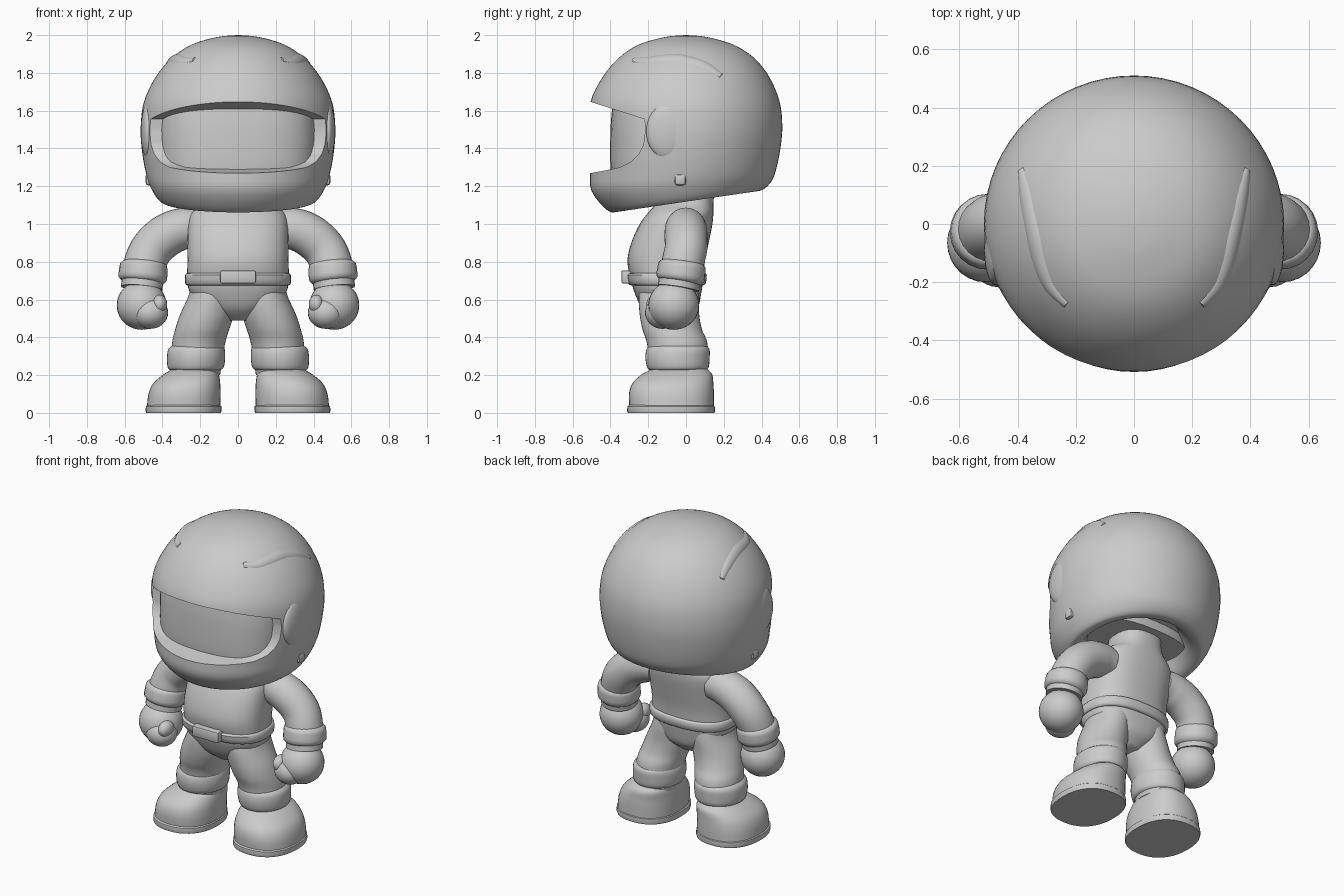
import bpy, bmesh
from math import cos, sin, pi, copysign
from mathutils import Vector, Matrix

cube = bpy.data.objects.get("Cube")
if cube:
    bpy.data.objects.remove(cube, do_unlink=True)

grey = bpy.data.materials.new("light_grey")
grey.use_nodes = True
grey.diffuse_color = (0.6, 0.6, 0.6, 1)
grey.node_tree.nodes["Principled BSDF"].inputs["Base Color"].default_value = (0.6, 0.6, 0.6, 1)


def finish(name, bm, mirror=False, angle=0.7):
    """Turn a bmesh into a smooth shaded object, optionally mirrored in x."""
    bmesh.ops.recalc_face_normals(bm, faces=bm.faces)
    mesh = bpy.data.meshes.new(name)
    bm.to_mesh(mesh)
    bm.free()
    mesh.materials.append(grey)
    obj = bpy.data.objects.new(name, mesh)
    bpy.context.collection.objects.link(obj)
    smooth(obj, angle)
    if mirror:
        obj.modifiers.new("Mirror", 'MIRROR')
    return obj


def smooth(obj, angle=0.7):
    bpy.ops.object.select_all(action='DESELECT')
    obj.select_set(True)
    bpy.context.view_layer.objects.active = obj
    bpy.ops.object.shade_smooth_by_angle(angle=angle)


def spline(rows, steps):
    """Smooth the rows of numbers with a Catmull-Rom curve."""
    out = []
    for i in range(len(rows) - 1):
        quad = (rows[max(i - 1, 0)], rows[i], rows[i + 1], rows[min(i + 2, len(rows) - 1)])
        for s in range(steps):
            t = s / steps
            out.append([b + 0.5 * t * (c - a + t * (2*a - 5*b + 4*c - d + t * (3*(b - c) + d - a)))
                        for a, b, c, d in zip(*quad)])
    return out + [list(rows[-1])]


def skin(rings):
    """Bridge rings of points and cap both ends."""
    bm = bmesh.new()
    loops = [[bm.verts.new(p) for p in ring] for ring in rings]
    n = len(loops[0])
    for lo, hi in zip(loops, loops[1:]):
        for i in range(n):
            j = (i + 1) % n
            bm.faces.new((lo[i], lo[j], hi[j], hi[i]))
    bm.faces.new(loops[0][::-1])
    bm.faces.new(loops[-1])
    return bm


def loft(name, rows, power=2.0, segs=40, steps=4, mirror=False, angle=0.7):
    """Rows: height, centre x, half width, front y, back y, tilt."""
    rings = []
    for z, cx, hw, yf, yb, tilt in spline(rows, steps):
        ring = []
        for i in range(segs):
            c, s = cos(2 * pi * i / segs), sin(2 * pi * i / segs)
            x = cx + hw * copysign(abs(c) ** (2 / power), c)
            y = (yf + yb) / 2 + (yb - yf) / 2 * copysign(abs(s) ** (2 / power), s)
            ring.append((x, y, z + tilt * y))
        rings.append(ring)
    return finish(name, skin(rings), mirror, angle)


def tube(name, rows, ref, segs=24, steps=4):
    """Mirrored tube. Rows: x, y, z, radius."""
    pts = spline(rows, steps)
    rings = []
    for i, p in enumerate(pts):
        t = Vector(pts[min(i + 1, len(pts) - 1)][:3]) - Vector(pts[max(i - 1, 0)][:3])
        u = t.cross(Vector(ref)).normalized()
        v = t.cross(u).normalized()
        rings.append([Vector(p[:3]) + p[3] * (u * cos(2*pi*k/segs) + v * sin(2*pi*k/segs))
                      for k in range(segs)])
    return finish(name, skin(rings), True)


def ball(name, centre, radii, mirror=True):
    bm = bmesh.new()
    bmesh.ops.create_uvsphere(bm, u_segments=28, v_segments=18, radius=1)
    bmesh.ops.transform(bm, matrix=Matrix.Translation(centre) @ Matrix.Diagonal((*radii, 1)), verts=bm.verts)
    return finish(name, bm, mirror)


def box(name, centre, size, bevel, mirror=False):
    bm = bmesh.new()
    bmesh.ops.create_cube(bm, size=1)
    bmesh.ops.transform(bm, matrix=Matrix.Translation(centre) @ Matrix.Diagonal((*size, 1)), verts=bm.verts)
    bmesh.ops.bevel(bm, geom=bm.edges[:], offset=bevel, segments=2, affect='EDGES', profile=0.5)
    return finish(name, bm, mirror)


# Helmet shell with a hollow underside
helmet = loft("helmet", [
    (1.24, 0, 0.27, -0.26, 0.26, 0.1), (1.15, 0, 0.33, -0.32, 0.32, 0.14),
    (1.12, 0, 0.38, -0.37, 0.37, 0.15), (1.13, 0, 0.42, -0.42, 0.41, 0.13),
    (1.20, 0, 0.465, -0.50, 0.45, 0.05), (1.28, 0, 0.49, -0.507, 0.475, 0),
    (1.40, 0, 0.51, -0.51, 0.50, 0), (1.52, 0, 0.515, -0.51, 0.51, 0),
    (1.65, 0, 0.497, -0.505, 0.495, 0), (1.78, 0, 0.435, -0.44, 0.44, 0),
    (1.88, 0, 0.35, -0.355, 0.36, 0), (1.95, 0, 0.245, -0.25, 0.25, 0),
    (1.99, 0, 0.11, -0.11, 0.11, 0), (2.0, 0, 0.005, -0.005, 0.005, 0)], segs=64)

# Face opening, cut straight through from side to side
opening = [(-0.7, 1.71), (-0.5, 1.645), (-0.22, 1.555), (-0.215, 1.5), (-0.225, 1.42), (-0.25, 1.37),
           (-0.29, 1.33), (-0.35, 1.30), (-0.42, 1.285), (-0.5, 1.27), (-0.7, 1.24)]
cutter = finish("opening_cutter", skin([[(x, y, z) for y, z in opening] for x in (-0.8, 0.8)]))
cutter.hide_render = True
cut = helmet.modifiers.new("Opening", 'BOOLEAN')
cut.operation, cut.solver, cut.object = 'DIFFERENCE', 'EXACT', cutter
bpy.context.view_layer.objects.active = helmet
bpy.ops.object.modifier_apply(modifier=cut.name)
bpy.data.objects.remove(cutter, do_unlink=True)
smooth(helmet)

# Face inside the opening
loft("face", [(1.2, 0, 0.40, -0.38, 0.2, 0), (1.3, 0, 0.415, -0.40, 0.2, 0),
              (1.5, 0, 0.42, -0.40, 0.2, 0), (1.62, 0, 0.41, -0.39, 0.2, 0)], power=2.5)

# Raised ridges on the crown, laid along the helmet surface
bpy.context.view_layer.update()
ridge = []
for x, y, r in [(0.39, 0.19, 0.02), (0.375, 0.1, 0.05), (0.35, -0.03, 0.055),
                (0.325, -0.14, 0.05), (0.29, -0.22, 0.04), (0.23, -0.28, 0.02)]:
    hit, point, normal, _ = helmet.ray_cast((x, y, 3), (0, 0, -1))
    ridge.append((*(point - normal * (r - 0.008)), r))
tube("crown_ridge", ridge, (0, 0, 1))

# Visor hinges and strap studs on the helmet sides
ball("visor_hinge", (0.475, -0.09, 1.49), (0.04, 0.12, 0.15))
box("strap_stud", (0.465, -0.03, 1.235), (0.05, 0.06, 0.06), 0.015, True)

# Torso, hips and neck
loft("torso", [
    (0.49, 0, 0.06, -0.16, 0.0, 0), (0.55, 0, 0.17, -0.23, 0.06, 0), (0.63, 0, 0.25, -0.27, 0.08, 0),
    (0.70, 0, 0.268, -0.29, 0.09, 0), (0.80, 0, 0.268, -0.31, 0.10, 0), (0.90, 0, 0.268, -0.29, 0.12, 0),
    (1.0, 0, 0.265, -0.245, 0.14, 0), (1.06, 0, 0.245, -0.20, 0.145, 0), (1.11, 0, 0.18, -0.16, 0.145, 0),
    (1.17, 0, 0.15, -0.14, 0.15, 0), (1.28, 0, 0.15, -0.14, 0.15, 0)], power=2.5)
loft("belt", [(0.675, 0, 0.268, -0.29, 0.09, 0), (0.685, 0, 0.28, -0.305, 0.105, 0),
              (0.73, 0, 0.28, -0.315, 0.11, 0), (0.74, 0, 0.268, -0.30, 0.1, 0)], power=2.5, steps=2)
box("belt_buckle", (0, -0.305, 0.72), (0.19, 0.075, 0.07), 0.01)

# Arms, cuffs and fists
tube("arm", [(0.19, 0.01, 0.98, 0.09), (0.27, 0.0, 0.98, 0.108), (0.37, 0.0, 0.945, 0.114),
             (0.455, 0.0, 0.87, 0.113), (0.495, -0.02, 0.78, 0.112), (0.51, -0.04, 0.66, 0.11)], (0, 1, 0))
tube("cuff", [(0.499, -0.018, 0.80, 0.105), (0.50, -0.02, 0.785, 0.124), (0.502, -0.025, 0.75, 0.128),
              (0.505, -0.03, 0.71, 0.128), (0.507, -0.033, 0.69, 0.108)], (0, 1, 0), steps=2)
ball("fist", (0.51, -0.065, 0.57), (0.132, 0.135, 0.13))
ball("curled_fingers", (0.465, -0.125, 0.53), (0.095, 0.092, 0.085))
ball("thumb", (0.415, -0.15, 0.575), (0.04, 0.06, 0.05))

# Legs, knee bands and shoes
loft("leg", [(0.20, 0.225, 0.13, -0.19, 0.11, 0), (0.36, 0.21, 0.14, -0.205, 0.115, 0),
             (0.44, 0.19, 0.143, -0.23, 0.085, 0), (0.52, 0.165, 0.142, -0.245, 0.07, 0),
             (0.62, 0.14, 0.122, -0.25, 0.07, 0), (0.69, 0.135, 0.11, -0.23, 0.06, 0)], mirror=True)
loft("ankle_band", [(0.225, 0.226, 0.13, -0.19, 0.10, 0), (0.24, 0.224, 0.148, -0.205, 0.12, 0),
                    (0.29, 0.222, 0.154, -0.215, 0.125, 0), (0.335, 0.22, 0.15, -0.21, 0.125, 0),
                    (0.355, 0.215, 0.135, -0.195, 0.11, 0)], steps=3, mirror=True)
loft("shoe", [(0.035, 0.288, 0.194, -0.30, 0.148, 0), (0.10, 0.283, 0.191, -0.302, 0.148, 0),
              (0.155, 0.272, 0.178, -0.285, 0.145, 0), (0.20, 0.25, 0.15, -0.24, 0.14, 0),
              (0.225, 0.235, 0.125, -0.195, 0.12, 0), (0.25, 0.226, 0.10, -0.15, 0.09, 0)],
     power=2.3, mirror=True)
loft("sole", [(0, 0.288, 0.198, -0.308, 0.15, 0), (0.01, 0.288, 0.201, -0.312, 0.154, 0),
              (0.035, 0.288, 0.2, -0.31, 0.152, 0), (0.042, 0.288, 0.19, -0.3, 0.145, 0)],
     power=2.3, steps=1, mirror=True)
